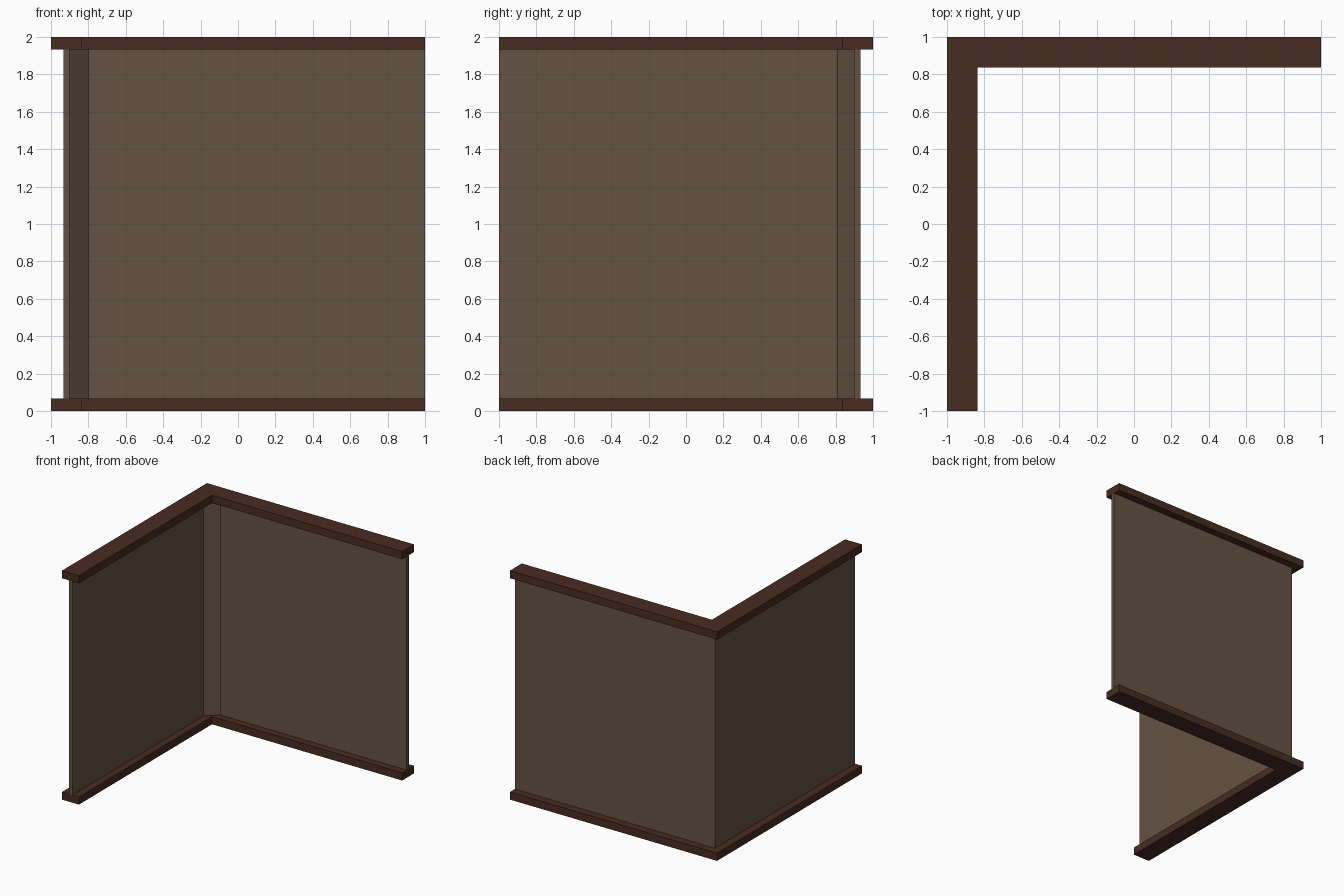
import bpy, bmesh

if "Cube" in bpy.data.objects:
    bpy.data.objects.remove(bpy.data.objects["Cube"])

def material(name, rgb):
    m = bpy.data.materials.new(name)
    m.diffuse_color = (*rgb, 1)
    m.use_nodes = True
    m.node_tree.nodes["Principled BSDF"].inputs["Base Color"].default_value = m.diffuse_color
    return m

wall_mat = material("taupe wall", (0.130, 0.084, 0.056))
trim_mat = material("dark brown trim", (0.064, 0.025, 0.0155))

def prism(name, outline, z0, z1, mat):
    """Extrude a plan outline from z0 up to z1."""
    bm = bmesh.new()
    base = bm.faces.new([bm.verts.new((x, y, z0)) for x, y in outline])
    top = bmesh.ops.extrude_face_region(bm, geom=[base])["geom"]
    bmesh.ops.translate(bm, vec=(0, 0, z1 - z0),
                        verts=[v for v in top if isinstance(v, bmesh.types.BMVert)])
    bmesh.ops.recalc_face_normals(bm, faces=bm.faces)
    me = bpy.data.meshes.new(name)
    bm.to_mesh(me)
    bm.free()
    me.materials.append(mat)
    ob = bpy.data.objects.new(name, me)
    bpy.context.collection.objects.link(ob)
    return ob

def corner(outer, inner, chamfer_x=0, chamfer_y=0):
    """L-shaped plan around the back left corner, optionally filled inside."""
    if chamfer_x:
        inside = [(-inner + chamfer_x, inner), (-inner, inner - chamfer_y)]
    else:
        inside = [(-inner, inner)]
    return [(-outer, -1), (-outer, outer), (1, outer), (1, inner)] + inside + [(-inner, -1)]

RAIL_H = 0.067
# Thin wall panels with a diagonal filler in the inner corner
prism("corner_wall", corner(0.933, 0.90, 0.10, 0.09), RAIL_H, 2 - RAIL_H, wall_mat)
# Matching trim rails at floor and top
for name, z in (("bottom_rail", 0), ("top_rail", 2 - RAIL_H)):
    prism(name, corner(1, 0.837), z, z + RAIL_H, trim_mat)
